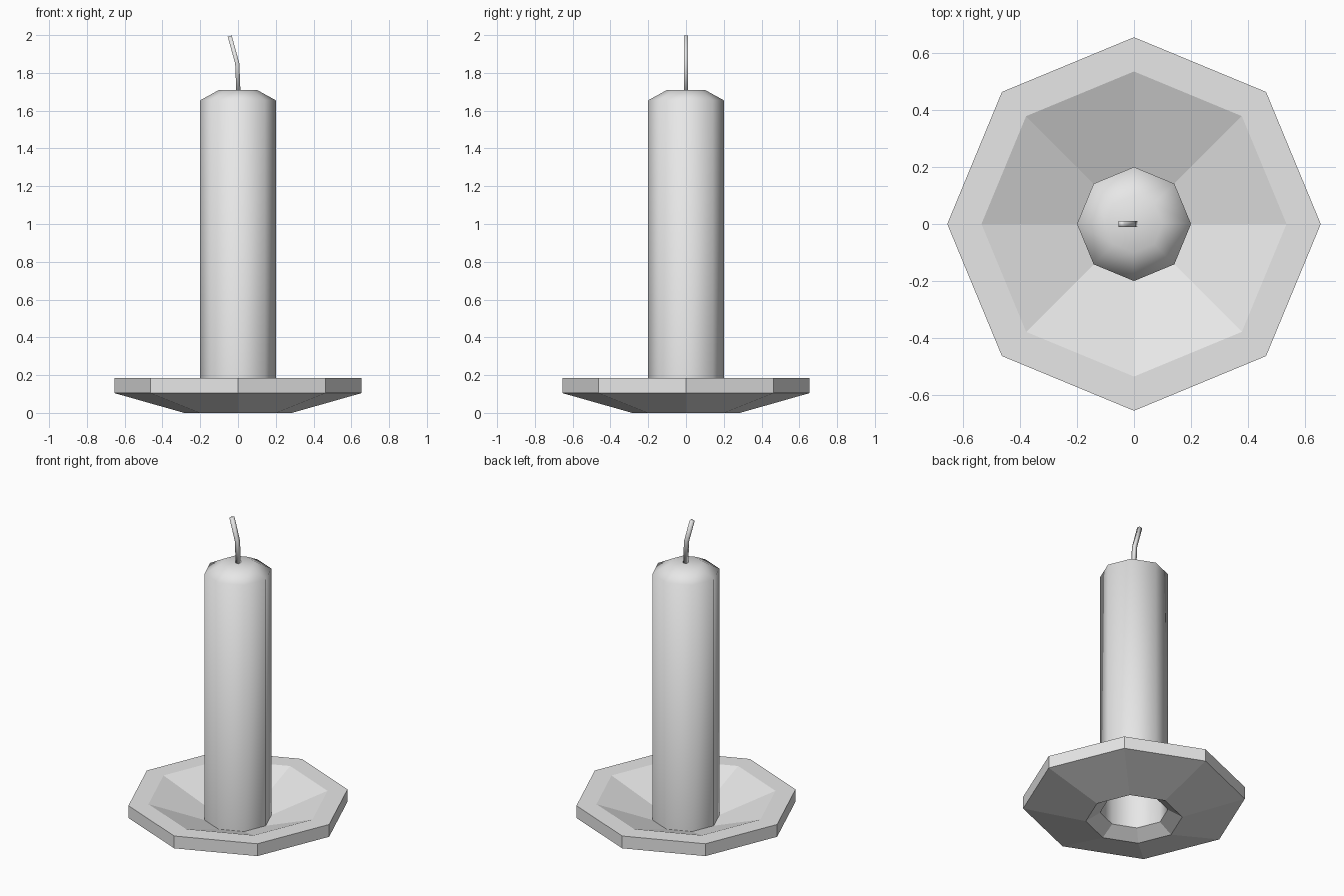
import bpy, bmesh, math

if "Cube" in bpy.data.objects:
    bpy.data.objects.remove(bpy.data.objects["Cube"], do_unlink=True)

grey = bpy.data.materials.new("light grey")
grey.use_nodes = True
COLOR = (0.8, 0.8, 0.8, 1)
grey.diffuse_color = COLOR
grey.node_tree.nodes["Principled BSDF"].inputs["Base Color"].default_value = COLOR


def loft(name, rings, smooth, closed=False, cap_start=False, cap_end=False):
    """Bridge successive rings of points with quads."""
    bm = bmesh.new()
    loops = [[bm.verts.new(p) for p in ring] for ring in rings]
    pairs = list(zip(loops, loops[1:]))
    if closed:
        pairs.append((loops[-1], loops[0]))
    for a, b in pairs:
        n = len(a)
        for i in range(n):
            j = (i + 1) % n
            bm.faces.new((a[i], a[j], b[j], b[i]))
    if cap_start:
        bm.faces.new(loops[0][::-1])
    if cap_end:
        bm.faces.new(loops[-1])
    for f in bm.faces:
        f.smooth = smooth
    mesh = bpy.data.meshes.new(name)
    bm.to_mesh(mesh)
    bm.free()
    mesh.materials.append(grey)
    obj = bpy.data.objects.new(name, mesh)
    bpy.context.collection.objects.link(obj)
    return obj


def octagon(r, z):
    return [(r * math.cos(k * math.pi / 4), r * math.sin(k * math.pi / 4), z)
            for k in range(8)]


# Faceted dish: foot, outer wall, rim, sloping bowl, open centre
dish_profile = [(0.2, 0.055), (0.285, 0), (0.655, 0.105),
                (0.655, 0.185), (0.535, 0.185)]
loft("dish", [octagon(r, z) for r, z in dish_profile], False, closed=True)

# Candle: hollow from below, with a bevelled shoulder and flat top
candle_profile = [(0.2, 0.055), (0.2, 1.655), (0.1, 1.71)]
loft("candle", [octagon(r, z) for r, z in candle_profile], True, cap_end=True)

# Bent square wick: centre x, height, tilt of the section
h = 0.011
wick_path = [(0.002, 1.70, 0), (-0.004, 1.85, 0.12), (-0.044, 1.995, 0.27)]
wick_rings = []
for x, z, tilt in wick_path:
    dx, dz = h * math.cos(tilt), h * math.sin(tilt)
    wick_rings.append([(x - dx, -h, z - dz), (x + dx, -h, z + dz),
                       (x + dx, h, z + dz), (x - dx, h, z - dz)])
loft("wick", wick_rings, True, cap_start=True, cap_end=True)
